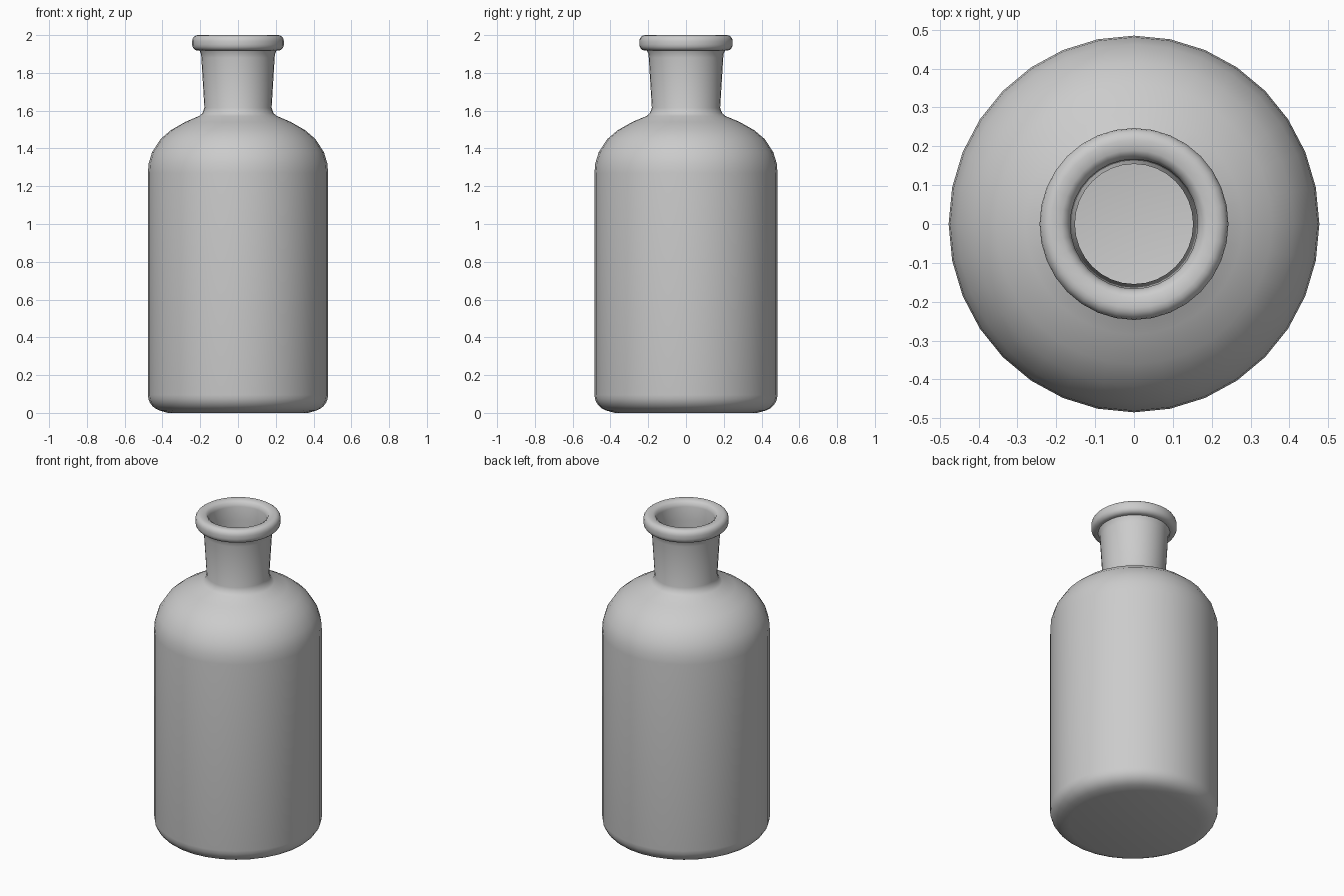
import bpy, bmesh
from math import cos, sin, pi, radians

cube = bpy.data.objects.get("Cube")
if cube:
    bpy.data.objects.remove(cube, do_unlink=True)

SIDES = 32
STRETCH = 1.016  # the body is very slightly deeper than wide

glass = bpy.data.materials.new("plain grey")
glass.use_nodes = True
grey = (0.6, 0.6, 0.6, 1)
glass.diffuse_color = grey
glass.node_tree.nodes["Principled BSDF"].inputs["Base Color"].default_value = grey


def arc(r, z, rr, rz, start, end, steps):
    """Points of an elliptical arc in the profile plane."""
    angles = [radians(start + (end - start) * i / steps) for i in range(steps + 1)]
    return [(r + rr * cos(a), z + rz * sin(a)) for a in angles]


def lathe(name, profile):
    """Revolve a profile; it starts and ends on the axis with flat discs."""
    bm = bmesh.new()
    rings = []
    for r, z in profile:
        rings.append([bm.verts.new((r * cos(2 * pi * i / SIDES),
                                    r * sin(2 * pi * i / SIDES) * STRETCH, z))
                      for i in range(SIDES)])
    for low, high in zip(rings, rings[1:]):
        for i in range(SIDES):
            j = (i + 1) % SIDES
            bm.faces.new((low[i], low[j], high[j], high[i]))
    bm.faces.new(rings[0][::-1])
    bm.faces.new(rings[-1])
    mesh = bpy.data.meshes.new(name)
    bm.to_mesh(mesh)
    bm.free()
    mesh.materials.append(glass)
    obj = bpy.data.objects.new(name, mesh)
    bpy.context.collection.objects.link(obj)
    bpy.context.view_layer.objects.active = obj
    obj.select_set(True)
    bpy.ops.object.shade_smooth_by_angle(angle=radians(40))
    obj.select_set(False)
    return obj


# Outer wall: rounded foot, straight body, domed shoulder, flared neck
outer = [(0.37, 0.0), (0.40, 0.008)]
outer += arc(0.387, 0.095, 0.09, 0.087, -70, 0, 5)
outer += [(0.477, 1.27), (0.473, 1.32), (0.455, 1.38), (0.41, 1.45), (0.355, 1.497),
          (0.28, 1.54), (0.205, 1.572), (0.188, 1.587), (0.178, 1.615)]
outer += [(0.194, 1.88), (0.196, 1.90), (0.204, 1.918)]

# Lip: thick rounded ring around the mouth
lip = arc(0.213, 1.95, 0.03, 0.032, -80, 0, 4) + arc(0.213, 1.968, 0.03, 0.032, 0, 90, 4)
lip += [(0.187, 1.998), (0.172, 1.988), (0.164, 1.965)]

# Inner wall: follows the outside back down to a flat floor
inner = [(0.164, 1.88), (0.152, 1.62), (0.16, 1.58), (0.19, 1.552), (0.27, 1.515),
         (0.34, 1.473), (0.39, 1.43), (0.43, 1.37), (0.447, 1.31), (0.45, 1.26),
         (0.45, 0.11), (0.435, 0.06), (0.39, 0.03)]

lathe("bottle", outer + lip + inner)
